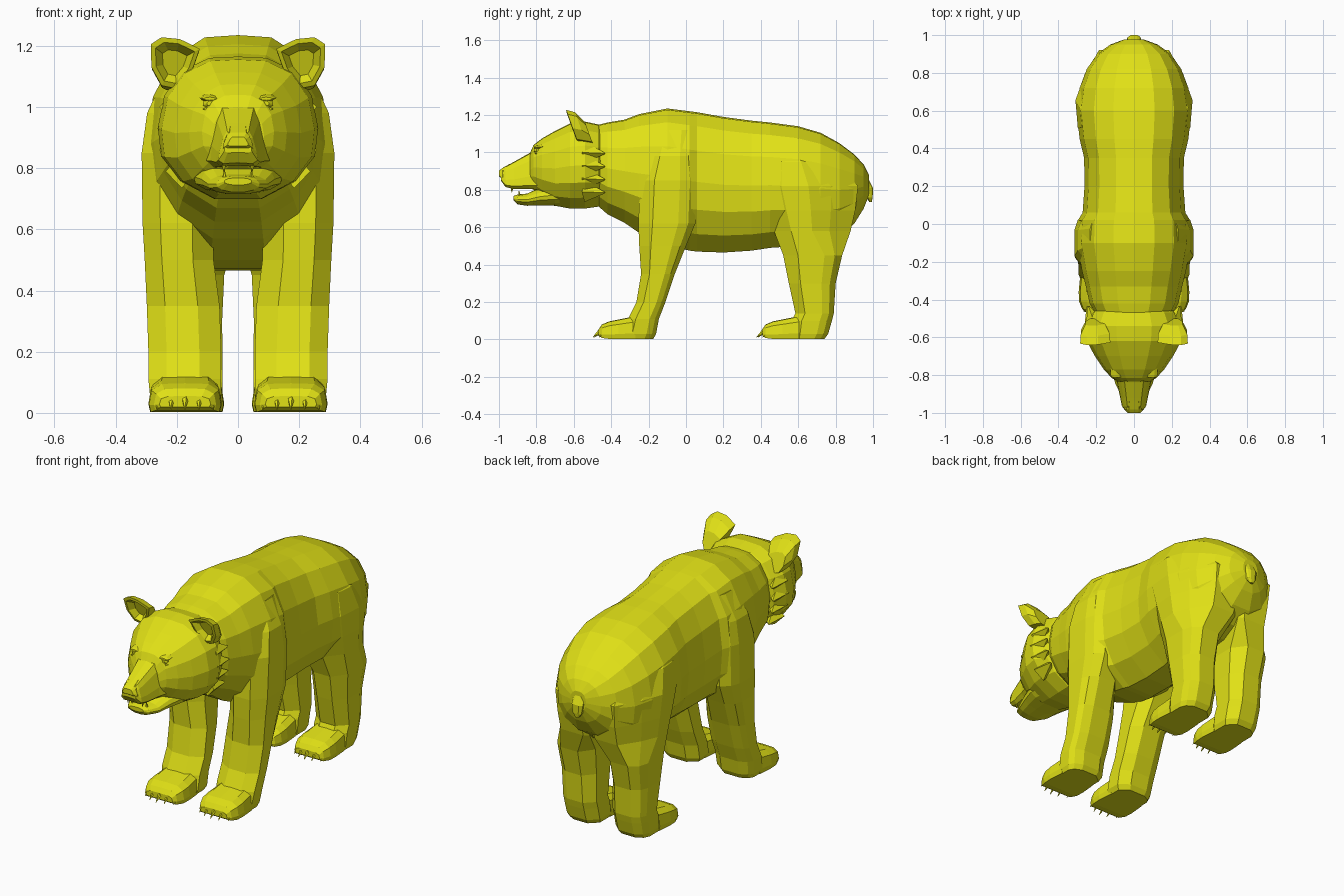
import bpy, bmesh, math
from mathutils import Vector

fur = bpy.data.materials.new("yellow")
fur.diffuse_color = (0.75, 0.75, 0.008, 1)


def mirrored(half):
    """Close a half section running from top centre to bottom centre."""
    return half + [(-x, z) for x, z in half[-2:0:-1]]


SECTION = mirrored([(0, 1), (.36, .98), (.7, .8), (.92, .45), (1, 0), (.96, -.4),
                    (.72, -.75), (.3, -1), (0, -1)])
MUZZLE = mirrored([(0, 1), (.55, .95), (.75, .55), (.95, -.3), (1, -.8), (.75, -1), (0, -.95)])
PAW = mirrored([(0, 1), (.65, .95), (.93, .5), (1, -.5), (.95, -1), (0, -1)])
LID = mirrored([(0, 1), (.5, .9), (1, 0), (.5, -.9), (0, -1)])
# Leg sections: (outward, backward); the haunch tapers toward the rump
LEG = [(1, .4), (.85, .75), (.45, 1), (-.5, 1), (-1, .5), (-1, -.5), (-.4, -1), (.5, -1), (1, -.5)]
HAUNCH = [(1, 0), (.72, .45), (.2, 1), (-.8, 1), (-1, .9), (-1, -.5), (-.5, -1), (.4, -1), (.92, -.55)]


def loft(name, rings):
    """Skin a list of equal-sized rings and cap both ends."""
    bm = bmesh.new()
    loops = [[bm.verts.new(p) for p in ring] for ring in rings]
    n = len(loops[0])
    for a, b in zip(loops, loops[1:]):
        for i in range(n):
            j = (i + 1) % n
            bm.faces.new((a[i], a[j], b[j], b[i]))
    bm.faces.new(loops[0])
    bm.faces.new(loops[-1])
    bmesh.ops.recalc_face_normals(bm, faces=bm.faces)
    mesh = bpy.data.meshes.new(name)
    bm.to_mesh(mesh)
    bm.free()
    mesh.materials.append(fur)
    ob = bpy.data.objects.new(name, mesh)
    bpy.context.collection.objects.link(ob)
    return ob


def along_y(name, rows, cx=0, section=SECTION):
    """Rows of (y, bottom, top, half width)."""
    return loft(name, [[(cx + x * w, y, (b + t) / 2 + z * (t - b) / 2) for x, z in section]
                       for y, b, t, w in rows])


def along_z(name, rows, side=1, haunch_from=9):
    """Rows of (z, front, back, inner x, outer x)."""
    return loft(name, [[(side * ((xi + xo) / 2 + u * (xo - xi) / 2),
                         (f + k) / 2 + v * (k - f) / 2, z)
                        for u, v in (HAUNCH if z > haunch_from else LEG)]
                       for z, f, k, xi, xo in rows])


def spike(name, base, tip, radius, sides=5):
    """Pointed claw, tooth or tuft between two points."""
    base, tip = Vector(base), Vector(tip)
    q = (tip - base).to_track_quat('Z', 'Y')
    def ring(c, r):
        return [c + q @ Vector((r * math.cos(a), r * math.sin(a), 0))
                for a in (2 * math.pi * i / sides for i in range(sides))]
    return loft(name, [ring(base, radius), ring(tip, radius * .08)])


# Torso from neck to rump
along_y("body", [
    (-.50, .74, 1.14, .19), (-.42, .67, 1.16, .235), (-.33, .625, 1.175, .255),
    (-.25, .57, 1.205, .275), (-.10, .50, 1.235, .302), (.02, .475, 1.22, .297),
    (.06, .47, 1.215, .272), (.20, .465, 1.19, .262), (.35, .475, 1.17, .264),
    (.45, .49, 1.16, .288), (.60, .50, 1.14, .304), (.72, .51, 1.105, .288),
    (.82, .55, 1.05, .25), (.90, .62, .99, .195), (.95, .70, .935, .125),
    (.978, .77, .88, .05)])

# Head, snout, nose and open lower jaw
along_y("head", [
    (-.43, .74, 1.12, .17), (-.47, .71, 1.15, .23), (-.54, .70, 1.165, .262),
    (-.62, .70, 1.155, .25), (-.70, .715, 1.115, .207), (-.77, .76, 1.075, .16),
    (-.815, .80, 1.04, .118), (-.835, .815, .995, .085)])
along_y("snout", [
    (-.76, .80, 1.045, .115), (-.84, .805, .995, .09), (-.92, .805, .95, .073),
    (-.965, .815, .925, .064), (-.99, .85, .903, .045)], section=MUZZLE)
along_y("nose", [(-.94, .86, .94, .045), (-.982, .86, .917, .05), (-1.0, .872, .902, .034)],
        section=MUZZLE[::-1])
along_y("lower_jaw", [
    (-.60, .71, .84, .13), (-.70, .715, .83, .145), (-.78, .716, .812, .12),
    (-.85, .715, .78, .097), (-.90, .722, .775, .07), (-.922, .745, .768, .045)])

# Tail
along_z("tail", [(.90, .92, .955, -.03, .03), (.81, .945, 1.0, -.036, .036),
                 (.76, .963, .998, -.028, .028), (.735, .98, .993, -.01, .01)])

FRONT_LEG = [
    (1.12, -.15, .03, .10, .232), (.98, -.20, .04, .10, .297), (.85, -.245, .06, .08, .315),
    (.62, -.255, .05, .08, .312), (.50, -.25, 0, .08, .305), (.35, -.24, -.06, .06, .298),
    (.20, -.265, -.11, .055, .293), (.11, -.31, -.145, .055, .293),
    (.03, -.33, -.16, .055, .285), (.003, -.33, -.175, .07, .275)]
REAR_LEG = [
    (1.06, .46, .66, .06, .19), (.95, .43, .80, .02, .287), (.82, .39, .92, 0, .31),
    (.69, .43, .905, 0, .302), (.58, .47, .88, .01, .292), (.45, .52, .835, .045, .278),
    (.30, .55, .80, .052, .266), (.14, .585, .79, .05, .26), (.10, .565, .78, .05, .26),
    (.03, .56, .76, .05, .257), (.003, .56, .74, .06, .25)]
FOOT = [(-.27, .003, .125, .93), (-.36, .003, .107, 1), (-.41, .003, .097, .98),
        (-.45, .008, .08, .85), (-.467, .02, .055, .7)]
EAR = [(.125, 1.19), (.19, 1.222), (.25, 1.228), (.285, 1.205), (.283, 1.13),
       (.25, 1.07), (.20, 1.06), (.15, 1.12)]


def ear_ring(side, scale, dy, drop=0):
    """Scaled ear outline, leaning forward at the top."""
    ring = []
    for x, z in EAR:
        x, z = .208 + (x - .208) * scale, 1.145 + (z - 1.145) * scale
        ring.append((side * x, -.58 - (z - 1.05) * .36 + dy, z - drop))
    return ring


for side, label in ((1, "left"), (-1, "right")):
    # Legs, paws and claws
    for part, rows, shift, hip, cx, half in (("front", FRONT_LEG, 0, 9, .173, .12),
                                             ("rear", REAR_LEG, .875, .5, .155, .11)):
        along_z(f"{part}_leg_{label}", rows, side, hip)
        along_y(f"{part}_paw_{label}", [(y + shift, b, t, w * half) for y, b, t, w in FOOT],
                side * cx, PAW)
        for i in range(-2, 3):
            x = side * cx + i * half * .38
            y = shift - .448 + .008 * i * i
            spike(f"{part}_claw_{label}", (x, y, .055), (x, y - .05, .012), .015)
    # Cupped ear
    loft(f"ear_{label}", [ear_ring(side, .5, .035), ear_ring(side, .8, 0),
                          ear_ring(side, 1, .003), ear_ring(side, .96, .05, .01),
                          ear_ring(side, .65, .095, .04)])
    # Eye with brow and lower lid
    along_y(f"eye_{label}", [(-.77, .998, 1.024, .014), (-.80, .997, 1.026, .025),
                             (-.812, 1.004, 1.019, .012)], side * .09)
    along_y(f"brow_{label}", [(-.75, 1.015, 1.05, .034), (-.80, 1.018, 1.037, .032),
                              (-.813, 1.022, 1.032, .022)], side * .092, LID)
    along_y(f"eyelid_{label}", [(-.76, .98, 1.003, .032), (-.808, .988, 1.0, .022)],
            side * .092, LID)
    # Canine teeth
    spike(f"upper_tooth_{label}", (side * .047, -.93, .82), (side * .046, -.932, .785), .01)
    spike(f"lower_tooth_{label}", (side * .045, -.89, .76), (side * .044, -.893, .797), .009)
    # Fur tufts behind the cheek
    for z, x in ((.79, .185), (.86, .205), (.93, .212), (1.0, .205)):
        spike(f"cheek_tuft_{label}", (side * x, -.54, z), (side * (x + .035), -.435, z - .005), .055, 4)
